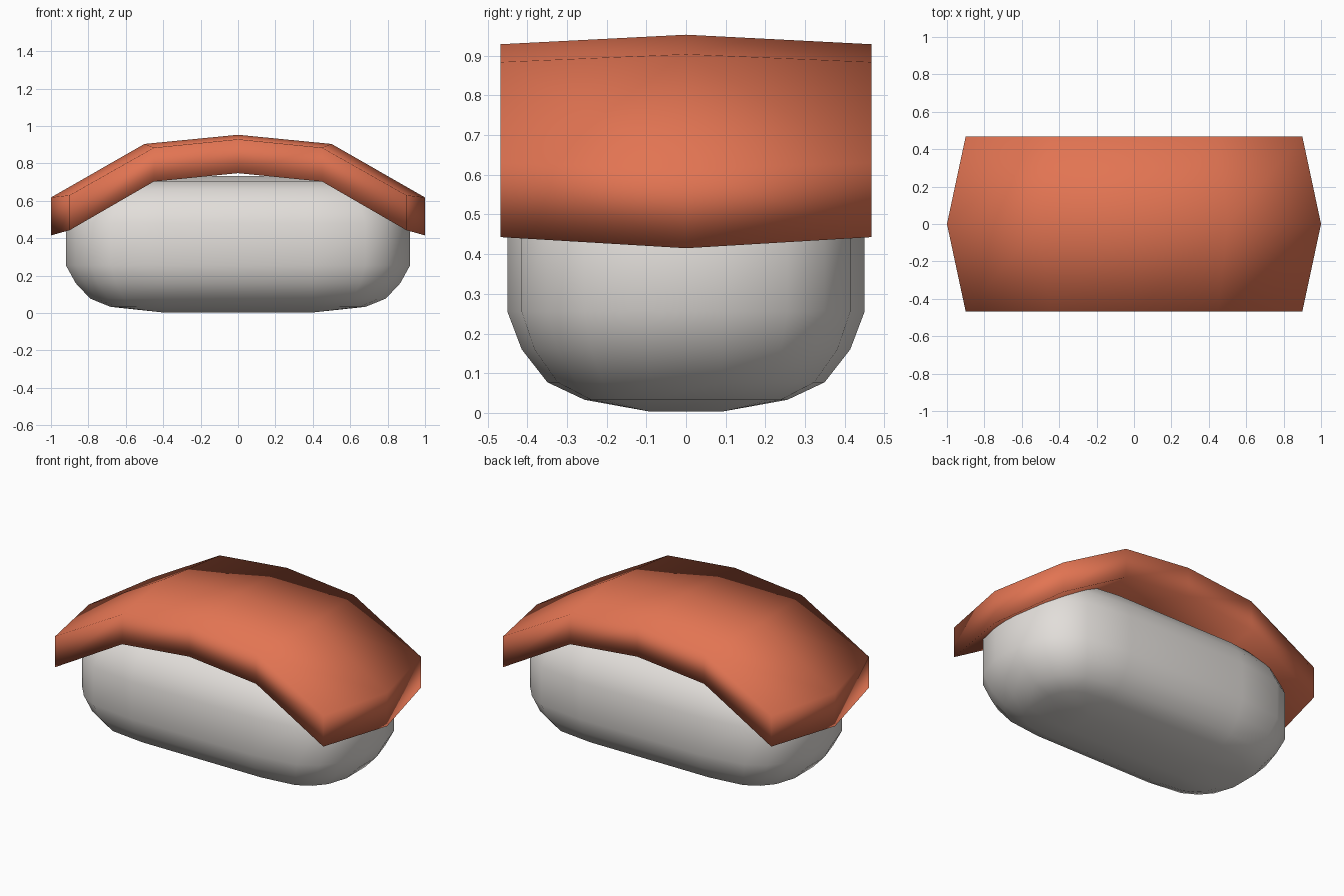
import bpy, bmesh

if "Cube" in bpy.data.objects:
    bpy.data.objects.remove(bpy.data.objects["Cube"])


def material(name, colour):
    mat = bpy.data.materials.new(name)
    mat.diffuse_color = (*colour, 1)
    mat.use_nodes = True
    mat.node_tree.nodes["Principled BSDF"].inputs["Base Color"].default_value = mat.diffuse_color
    return mat


def finish(bm, name, mat):
    bmesh.ops.remove_doubles(bm, verts=bm.verts, dist=0.0005)
    bmesh.ops.recalc_face_normals(bm, faces=bm.faces)
    for f in bm.faces:
        f.smooth = True
    mesh = bpy.data.meshes.new(name)
    bm.to_mesh(mesh)
    bm.free()
    mesh.materials.append(mat)
    obj = bpy.data.objects.new(name, mesh)
    bpy.context.collection.objects.link(obj)
    return obj


def bridge_rings(bm, rings, cap=True):
    for a, b in zip(rings, rings[1:]):
        n = len(a)
        for i in range(n):
            bm.faces.new((a[i], a[(i + 1) % n], b[(i + 1) % n], b[i]))
    if cap:
        bm.faces.new(rings[0])
        bm.faces.new(rings[-1])


white = material("rice white", (0.76, 0.73, 0.70))
orange = material("fish orange", (0.76, 0.175, 0.085))

# Rice block: rounded box, four steps per corner, stacked in rings
HEIGHT = 0.735
FLAT_X, RAD_X, FLAT_Y, RAD_Y = 0.40, 0.52, 0.09, 0.36
step_x = [0, 0.54, 0.75, 0.90, 1]
step_y = [0, 0.46, 0.72, 0.90, 1]
step_z = [0.003, 0.033, 0.077, 0.16, 0.255]
levels = [(k, step_z[k]) for k in range(5)]
levels += [(k, HEIGHT - step_z[k]) for k in reversed(range(5))]

bm = bmesh.new()
rings = []
for k, z in levels:
    corner = [(FLAT_X + RAD_X * step_x[k] * step_x[4 - j],
               FLAT_Y + RAD_Y * step_y[k] * step_y[j]) for j in range(5)]
    loop = corner + [(-x, y) for x, y in reversed(corner)]
    loop += [(-x, -y) for x, y in loop]
    rings.append([bm.verts.new((x, y, z)) for x, y in loop])
bridge_rings(bm, rings)
finish(bm, "rice_block", white)

# Fish topping: bent slab, rings of six points (edge, middle, edge) along x
# station: middle x, edge x, middle top, edge top, edge bottom, middle bottom
half = [(0.0, 0.0, 0.953, 0.929, 0.748, 0.748),
        (0.5, 0.45, 0.904, 0.884, 0.703, 0.700),
        (1.0, 0.9, 0.618, 0.630, 0.443, 0.415)]
stations = [(-s[0], -s[1], *s[2:]) for s in reversed(half[1:])] + half
W = 0.468

bm = bmesh.new()
rings = []
for xm, xe, tm, te, be, bmid in stations:
    pts = [(xe, -W, te), (xm, 0, tm), (xe, W, te),
           (xe, W, be), (xm, 0, bmid), (xe, -W, be)]
    rings.append([bm.verts.new(p) for p in pts])
bridge_rings(bm, rings, cap=False)
for r in (rings[0], rings[-1]):
    bm.faces.new((r[0], r[1], r[4], r[5]))
    bm.faces.new((r[1], r[2], r[3], r[4]))
finish(bm, "fish_topping", orange)
